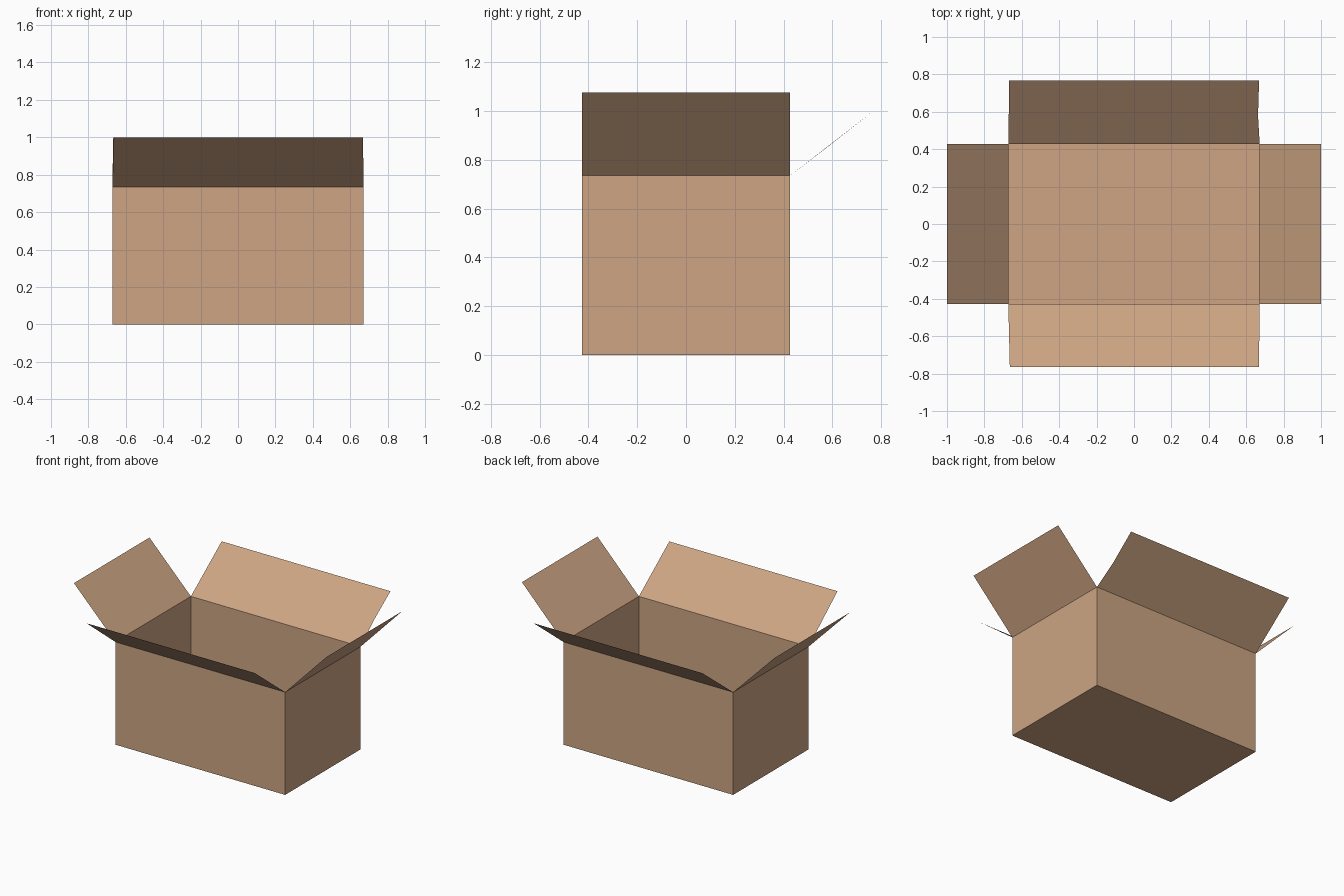
import bpy, bmesh

if "Cube" in bpy.data.objects:
    bpy.data.objects.remove(bpy.data.objects["Cube"])

# Cardboard colour
card = bpy.data.materials.new("cardboard")
card.diffuse_color = (0.61, 0.375, 0.228, 1)
card.use_nodes = True
card.node_tree.nodes["Principled BSDF"].inputs["Base Color"].default_value = card.diffuse_color

X, Y, H = 0.672, 0.427, 0.735   # half width, half depth, wall height


def sheet(name, faces):
    """Thin card part from a list of polygons."""
    bm = bmesh.new()
    for pts in faces:
        bm.faces.new([bm.verts.new(p) for p in pts])
    bmesh.ops.remove_doubles(bm, verts=bm.verts, dist=1e-5)
    me = bpy.data.meshes.new(name)
    bm.to_mesh(me)
    bm.free()
    me.materials.append(card)
    ob = bpy.data.objects.new(name, me)
    bpy.context.collection.objects.link(ob)
    return ob


# Open box body: floor and four walls, outward facing
ring = [(-X, -Y), (X, -Y), (X, Y), (-X, Y)]
walls = []
for i in range(4):
    a, b = ring[i], ring[(i + 1) % 4]
    walls.append([(*a, 0), (*b, 0), (*b, H), (*a, H)])
floor = [(x, y, 0) for x, y in reversed(ring)]
sheet("box_body", walls + [floor])

# Long flaps, folded outwards at front and back
sheet("front_flap", [[(-X, -Y, H), (X, -Y, H), (0.668, -0.765, 1.0), (-0.664, -0.765, 1.0)]])
sheet("back_flap", [[(X, Y, H), (-X, Y, H), (-0.667, 0.768, 1.0),
                     (0.669, 0.768, 1.0), (0.663, 0.58, 0.852)]])

# Short flaps, folded outwards at the sides
sheet("right_flap", [[(X, -Y, H), (X, Y, H), (1.0, Y, 1.075), (1.0, -Y, 1.075)]])
sheet("left_flap", [[(-X, Y, H), (-X, -Y, H), (-1.0, -Y, 1.068), (-1.0, Y, 1.068)]])
